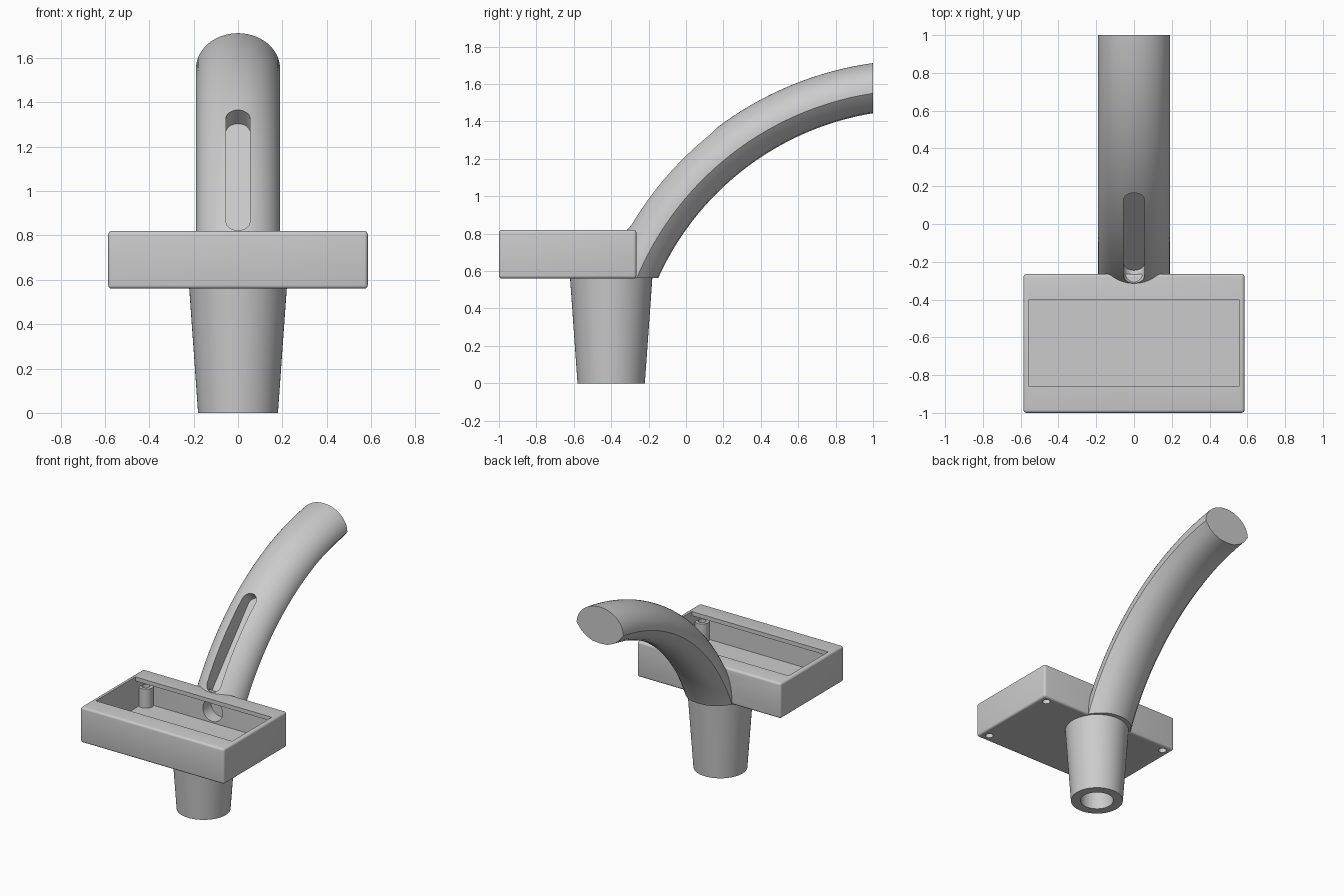
import bpy, bmesh
from math import sin, cos, pi, radians
from mathutils import Matrix, Vector

if "Cube" in bpy.data.objects:
    bpy.data.objects.remove(bpy.data.objects["Cube"])

grey = bpy.data.materials.new("plain grey")
grey.use_nodes = True
grey.diffuse_color = (0.6, 0.6, 0.6, 1)
grey.node_tree.nodes["Principled BSDF"].inputs["Base Color"].default_value = (0.6, 0.6, 0.6, 1)


def finish(name, bm):
    bmesh.ops.recalc_face_normals(bm, faces=bm.faces)
    mesh = bpy.data.meshes.new(name)
    bm.to_mesh(mesh)
    bm.free()
    mesh.materials.append(grey)
    obj = bpy.data.objects.new(name, mesh)
    bpy.context.collection.objects.link(obj)
    return obj


def block(name, low, high):
    bm = bmesh.new()
    low, high = Vector(low), Vector(high)
    size = Matrix.Diagonal((high - low).to_4d())
    size[3][3] = 1
    bmesh.ops.create_cube(bm, size=1, matrix=Matrix.Translation((low + high) / 2) @ size)
    return finish(name, bm)


def rod(name, start, end, r1, r2=None, sides=48):
    start, end = Vector(start), Vector(end)
    axis = end - start
    turn = axis.to_track_quat('Z', 'Y').to_matrix().to_4x4()
    bm = bmesh.new()
    bmesh.ops.create_cone(bm, cap_ends=True, segments=sides, radius1=r1, radius2=r2 or r1,
                          depth=axis.length, matrix=Matrix.Translation((start + end) / 2) @ turn)
    return finish(name, bm)


def apply(obj, mod):
    bpy.ops.object.select_all(action='DESELECT')
    bpy.context.view_layer.objects.active = obj
    obj.select_set(True)
    bpy.ops.object.modifier_apply(modifier=mod.name)


def cut(cutter, *targets):
    # subtract the cutter from each target, then discard it
    cutter.hide_render = True
    for obj in targets:
        mod = obj.modifiers.new("cut", 'BOOLEAN')
        mod.operation, mod.solver, mod.object = 'DIFFERENCE', 'EXACT', cutter
        apply(obj, mod)
    bpy.data.objects.remove(cutter)


def make_arm():
    # domed upper half, sharp side creases, shallow rounded underside
    under = [(0.15, -0.05), (0.11, -0.08), (0.06, -0.1)]
    section = [(0.19 * cos(pi * i / 28), 0.16 * sin(pi * i / 28)) for i in range(29)]
    section += [(-x, h) for x, h in under] + [(0, -0.105)] + under[::-1]
    bm = bmesh.new()
    rings = []
    for i in range(49):
        a = radians(15 + 71 * i / 48)
        rings.append([bm.verts.new((x, 1.247 - (1.636 + h) * cos(a), -0.067 + (1.636 + h) * sin(a)))
                      for x, h in section])
    n = len(section)
    for a, b in zip(rings, rings[1:]):
        for k in range(n):
            bm.faces.new((a[k], a[(k + 1) % n], b[(k + 1) % n], b[k]))
    bm.faces.new(rings[0])
    bm.faces.new(rings[-1])
    # trim to an upright end and a level foot
    for point, normal in (((0, 1, 0), (0, 1, 0)), ((0, 0, 0.562), (0, 0, -1))):
        geom = bm.verts[:] + bm.edges[:] + bm.faces[:]
        bmesh.ops.bisect_plane(bm, geom=geom, plane_co=point, plane_no=normal, clear_outer=True)
        bmesh.ops.holes_fill(bm, edges=[e for e in bm.edges if e.is_boundary], sides=0)
    return finish("curved_arm", bm)


def make_slot():
    # round-ended prism lying along the front of the arm
    low, high = Vector((0, -0.32, 0.83)), Vector((0, 0.16, 1.37))
    along = (high - low).normalized()
    out = Vector((1, 0, 0)).cross(along)
    r, bm = 0.055, bmesh.new()
    verts = []
    for centre, first in ((high - along * r, 0), (low + along * r, pi)):
        for i in range(17):
            a = first + pi * i / 16
            verts.append(bm.verts.new(centre + Vector((r * cos(a), 0, 0)) + along * r * sin(a) - out * 0.1))
    base = bm.faces.new(verts)
    top = bmesh.ops.extrude_face_region(bm, geom=[base])["geom"]
    bmesh.ops.translate(bm, vec=out * 0.3, verts=[v for v in top if isinstance(v, bmesh.types.BMVert)])
    return finish("slot_cutter", bm)


# open tray with softened edges
tray = block("tray", (-0.585, -1, 0.56), (0.585, -0.265, 0.82))
soft = tray.modifiers.new("soft", 'BEVEL')
soft.width, soft.segments = 0.016, 4
apply(tray, soft)

# curved arm and tapered stem
arm = make_arm()
stem = rod("stem", (0, -0.4, 0), (0, -0.4, 0.562), 0.18, 0.22, 64)
cut(rod("bore", (0, -0.4, -0.1), (0, -0.4, 0.48), 0.114), stem)

# hollow interior under a front and back lip
cut(block("cavity", (-0.555, -0.97, 0.59), (0.555, -0.295, 0.79)), tray, arm)
cut(block("opening", (-0.555, -0.86, 0.7), (0.555, -0.4, 0.9)), tray)

# cable slot and passage into the tray
cut(make_slot(), arm)
cut(rod("passage", (0, -0.4, 0.68), (0, -0.2, 0.68), 0.08), tray, arm)

# screw posts in the corners
posts = []
for side, x in (("right", -0.525), ("left", 0.525)):
    for end, y in (("front", -0.935), ("back", -0.32)):
        post = rod(f"{end}_{side}_post", (x, y, 0.575), (x, y, 0.73), 0.05, sides=32)
        cut(rod("screw_hole", (x, y, 0.5), (x, y, 0.78), 0.028, sides=12), tray, post)
        posts.append(post)

for obj in [tray, arm, stem] + posts:
    bpy.ops.object.select_all(action='DESELECT')
    bpy.context.view_layer.objects.active = obj
    obj.select_set(True)
    bpy.ops.object.shade_smooth_by_angle(angle=radians(32))
